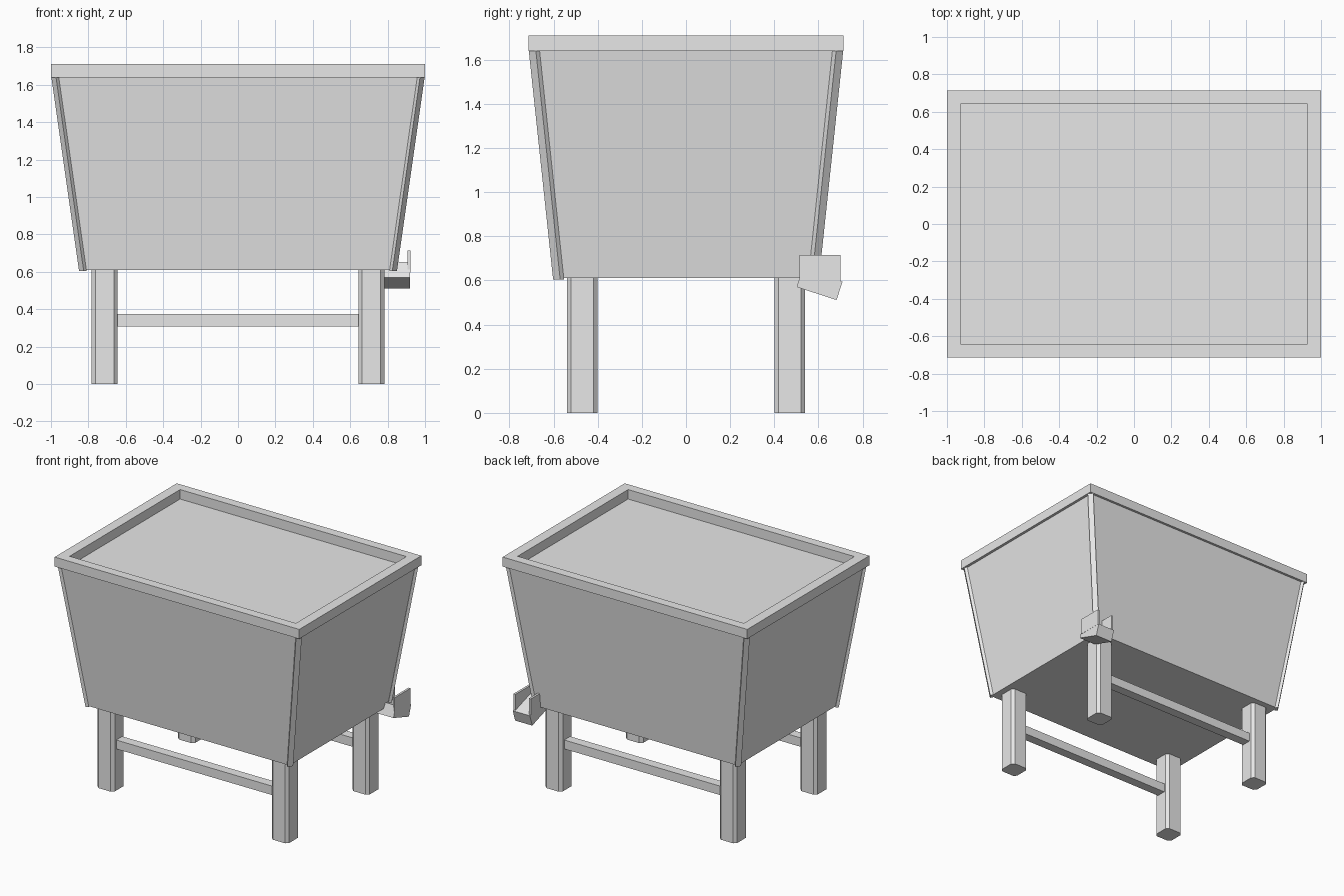
import bpy
import bmesh
import math

cube = bpy.data.objects.get("Cube")
if cube:
    bpy.data.objects.remove(cube, do_unlink=True)

grey = bpy.data.materials.new("plain_grey")
GREY = (0.8, 0.8, 0.8, 1)
grey.use_nodes = True
grey.diffuse_color = GREY
grey.node_tree.nodes["Principled BSDF"].inputs["Base Color"].default_value = GREY


def finish(name, bm):
    bmesh.ops.recalc_face_normals(bm, faces=bm.faces)
    mesh = bpy.data.meshes.new(name)
    bm.to_mesh(mesh)
    bm.free()
    mesh.materials.append(grey)
    obj = bpy.data.objects.new(name, mesh)
    bpy.context.collection.objects.link(obj)
    return obj


def loft(name, lower, z0, upper, z1):
    """Closed solid between two matching outlines."""
    bm = bmesh.new()
    a = [bm.verts.new((x, y, z0)) for x, y in lower]
    b = [bm.verts.new((x, y, z1)) for x, y in upper]
    bm.faces.new(a)
    bm.faces.new(b)
    for i in range(len(a)):
        j = (i + 1) % len(a)
        bm.faces.new((a[i], a[j], b[j], b[i]))
    return finish(name, bm)


def rect(x, y):
    return [(-x, -y), (x, -y), (x, y), (-x, y)]


def box(name, centre, size, tilt=0):
    bm = bmesh.new()
    bmesh.ops.create_cube(bm, size=1)
    bmesh.ops.scale(bm, vec=size, verts=bm.verts)
    obj = finish(name, bm)
    obj.location = centre
    obj.rotation_euler.x = tilt
    return obj


# Tapered tub with its flat filling
loft("tub", rect(0.83, 0.585), 0.61, rect(0.98, 0.695), 1.64)

# Rim frame
bm = bmesh.new()
rings = [[bm.verts.new((x, y, z)) for x, y in rect(w, d)]
         for w, d, z in ((1, 0.713, 1.64), (1, 0.713, 1.71),
                         (0.925, 0.645, 1.71), (0.925, 0.645, 1.64))]
for k in range(4):
    a, b = rings[k], rings[(k + 1) % 4]
    for i in range(4):
        j = (i + 1) % 4
        bm.faces.new((a[i], a[j], b[j], b[i]))
finish("rim", bm)

# Diagonal corner strips and chamfered legs
strip = [(0.81, 0.585), (0.825, 0.602), (0.85, 0.57), (0.835, 0.553)]
for sx, side in ((-1, "right"), (1, "left")):
    for sy, end in ((-1, "front"), (1, "back")):
        loft(f"{end}_{side}_corner_strip",
             [(sx * x, sy * y) for x, y in strip], 0.605,
             [(sx * (x + 0.148), sy * (y + 0.11)) for x, y in strip], 1.64)
        h, c = 0.07, 0.05
        outline = [(-c, -h), (c, -h), (h, -c), (h, c),
                   (c, h), (-c, h), (-h, c), (-h, -c)]
        leg = [(sx * 0.713 + x, sy * 0.47 + y) for x, y in outline]
        loft(f"{end}_{side}_leg", leg, 0, leg, 0.615)

# Long stretchers between the legs
for sy, end in ((-1, "front"), (1, "back")):
    box(f"{end}_stretcher", (0, sy * 0.468, 0.34), (1.32, 0.07, 0.066))

# Sloping spout with two side walls
box("spout_floor", (0.85, 0.605, 0.582), (0.14, 0.19, 0.087), math.radians(-18))
for x, side in ((0.787, "inner"), (0.913, "outer")):
    box(f"spout_{side}_wall", (x, 0.607, 0.655), (0.016, 0.184, 0.12))
